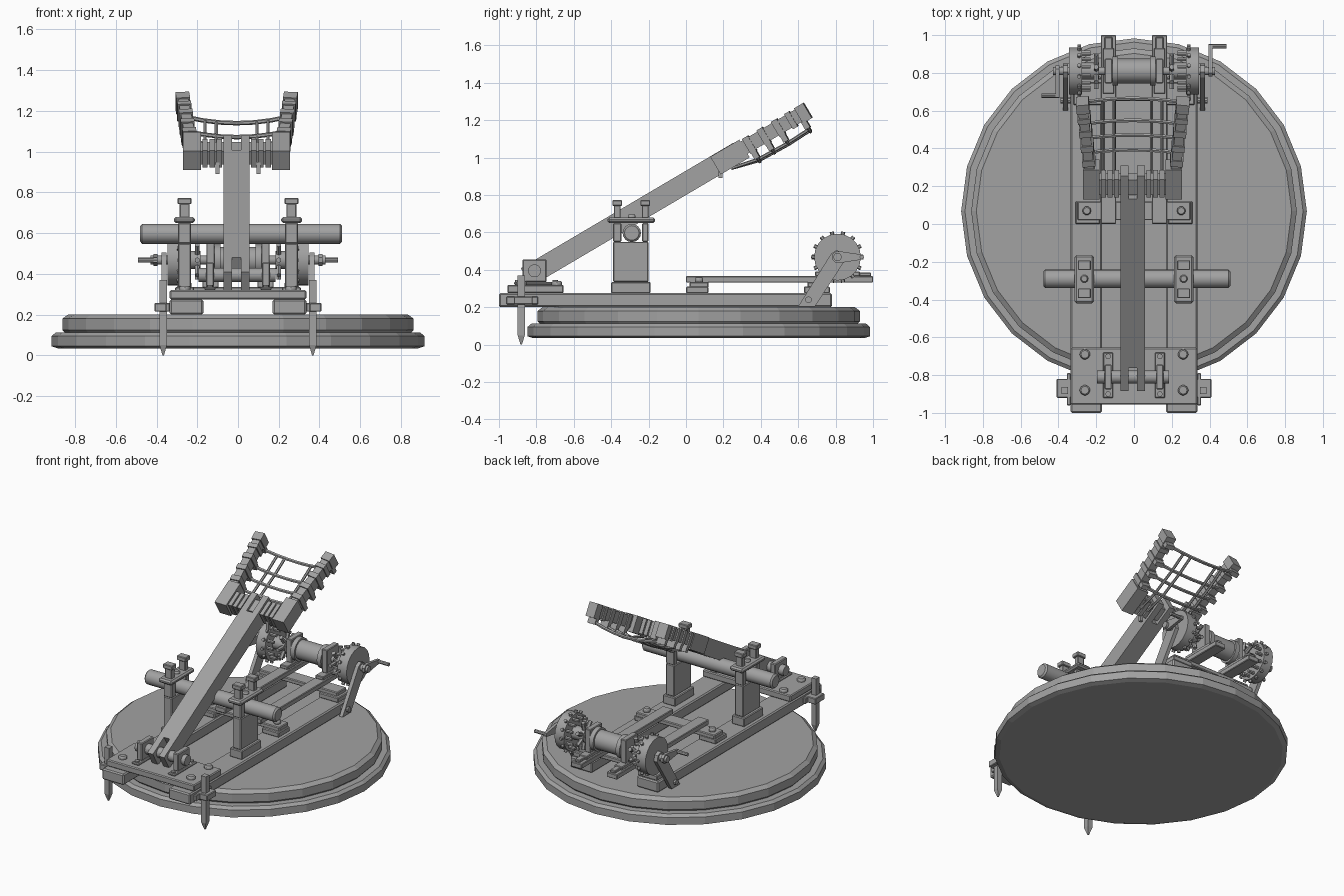
import bpy, bmesh, math
from mathutils import Vector, Matrix

if "Cube" in bpy.data.objects:
    bpy.data.objects.remove(bpy.data.objects["Cube"])

GREY = bpy.data.materials.new("weathered_grey")
GREY.diffuse_color = (0.36, 0.36, 0.36, 1)
GREY.use_nodes = True
GREY.node_tree.nodes["Principled BSDF"].inputs["Base Color"].default_value = GREY.diffuse_color


def finish(name, bm, bevel=0.0, smooth=False):
    bmesh.ops.recalc_face_normals(bm, faces=bm.faces)
    me = bpy.data.meshes.new(name)
    bm.to_mesh(me)
    bm.free()
    me.materials.append(GREY)
    ob = bpy.data.objects.new(name, me)
    bpy.context.collection.objects.link(ob)
    if bevel:
        m = ob.modifiers.new("bevel", 'BEVEL')
        m.width, m.segments = bevel, 1
    if smooth:
        bpy.ops.object.select_all(action='DESELECT')
        ob.select_set(True)
        bpy.context.view_layer.objects.active = ob
        bpy.ops.object.shade_smooth_by_angle(angle=math.radians(35))
    return ob


def add_box(bm, x0, x1, y0, y1, z0, z1, frame=Matrix()):
    m = Matrix.Translation(((x0 + x1) / 2, (y0 + y1) / 2, (z0 + z1) / 2)) @ \
        Matrix.Diagonal((abs(x1 - x0), abs(y1 - y0), abs(z1 - z0), 1))
    bmesh.ops.create_cube(bm, size=1, matrix=frame @ m)


def boxes(name, items, bevel=0.0, frame=Matrix()):
    bm = bmesh.new()
    for b in items:
        add_box(bm, *b, frame=frame)
    return finish(name, bm, bevel)


def add_rod(bm, p, q, r, n=12, r2=None):
    p, q = Vector(p), Vector(q)
    m = Matrix.Translation((p + q) / 2) @ (q - p).to_track_quat('Z', 'Y').to_matrix().to_4x4()
    bmesh.ops.create_cone(bm, cap_ends=True, segments=n, radius1=r, radius2=r if r2 is None else r2,
                          depth=(q - p).length, matrix=m)


def rods(name, items, n=12, bevel=0.0):
    bm = bmesh.new()
    for p, q, r in items:
        add_rod(bm, p, q, r, n)
    return finish(name, bm, bevel, True)


def strap(name, paths, w, frame):
    # flat rope: square bars following each path
    bm = bmesh.new()
    for pts in paths:
        pts = [frame @ Vector(p) for p in pts]
        for a, b in zip(pts, pts[1:]):
            add_rod(bm, a, b, w, 6)
    return finish(name, bm)


def prism(name, yz, x0, x1):
    # side outline extruded across x
    bm = bmesh.new()
    f = bm.faces.new([bm.verts.new((x0, y, z)) for y, z in yz])
    g = bmesh.ops.extrude_face_region(bm, geom=[f])["geom"]
    bmesh.ops.translate(bm, vec=(x1 - x0, 0, 0), verts=[v for v in g if isinstance(v, bmesh.types.BMVert)])
    return finish(name, bm)


def mirror(b):
    return [b, (-b[1], -b[0]) + tuple(b[2:])]


def both(name, items, bevel=0.0):
    return boxes(name, [m for b in items for m in mirror(b)], bevel)


# round stepped platform
bm = bmesh.new()
prof = [(0.885, 0.035), (0.915, 0.045), (0.915, 0.095), (0.895, 0.112), (0.85, 0.112),
        (0.862, 0.125), (0.862, 0.18), (0.835, 0.2)]
N = 24
rings = [[bm.verts.new((r * math.cos(math.tau * i / N), 0.068 + r * math.sin(math.tau * i / N), z))
          for i in range(N)] for r, z in prof]
for a, b in zip(rings, rings[1:]):
    for i in range(N):
        j = (i + 1) % N
        bm.faces.new((a[i], a[j], b[j], b[i]))
bm.faces.new(rings[0])
bm.faces.new(rings[-1])
finish("platform", bm)

# ground frame
both("rails", [(0.17, 0.335, -1, 0.78, 0.2, 0.275)], 0.008)
boxes("front_plate", [(-0.335, 0.335, -0.955, -0.655, 0.275, 0.32)], 0.006)
rods("plate_bolts", [((s * 0.26, y, 0.31), (s * 0.26, y, 0.34), 0.028) for s in (-1, 1) for y in (-0.69, -0.88)],
     12, 0.008)

# arm pivot
both("pivot_brackets", [(0.11, 0.165, -0.92, -0.68, 0.32, 0.335), (0.118, 0.157, -0.875, -0.745, 0.335, 0.455)], 0.005)
rods("pivot_axle", [((-0.195, -0.81, 0.395), (0.185, -0.81, 0.395), 0.035)], 12)
rods("bracket_bolts", [((s * 0.137, y, 0.33), (s * 0.137, y, 0.345), 0.015) for s in (-1, 1) for y in (-0.7, -0.9)], 8)

# stakes and their brackets
both("stake_brackets", [(0.31, 0.41, -0.92, -0.82, 0.215, 0.257), (0.335, 0.355, -0.96, -0.79, 0.215, 0.257)], 0.004)
for s, side in ((-1, "left"), (1, "right")):
    bm = bmesh.new()
    x = s * 0.367
    add_box(bm, x - 0.018, x + 0.018, -0.9, -0.862, 0.05, 0.37)
    tip = [v for v in bm.verts if v.co.z < 0.06]
    low = [f for f in bm.faces if all(v in tip for v in f.verts)]
    ex = bmesh.ops.extrude_face_region(bm, geom=low)["geom"]
    bmesh.ops.delete(bm, geom=low, context='FACES_ONLY')
    for v in ex:
        if isinstance(v, bmesh.types.BMVert):
            v.co = (x + (v.co.x - x) * 0.2, -0.881 + (v.co.y + 0.881) * 0.2, 0)
    finish(side + "_stake", bm)

# slotted uprights with clamp plates and pegs
both("uprights", [(0.215, 0.31, -0.4, -0.19, 0.275, 0.335), (0.23, 0.295, -0.39, -0.2, 0.335, 0.55),
                  (0.23, 0.295, -0.39, -0.345, 0.55, 0.65), (0.23, 0.295, -0.235, -0.2, 0.55, 0.65)], 0.005)
both("clamp_plates", [(0.212, 0.315, -0.42, -0.165, 0.65, 0.68)], 0.01)
both("clamp_pegs", [b for y in (-0.367, -0.218) for b in
                    ((0.237, 0.287, y - 0.018, y + 0.018, 0.67, 0.745),
                     (0.228, 0.297, y - 0.026, y + 0.026, 0.742, 0.772))], 0.004)
rods("clamp_bolts", [((s * 0.263, -0.29, 0.67), (s * 0.263, -0.29, 0.695), 0.022) for s in (-1, 1)], 10, 0.006)
rods("stop_beam", [((-0.48, -0.29, 0.597), (0.51, -0.29, 0.597), 0.049)], 16, 0.01)

# throwing arm, local y runs along the arm and z is its thickness
ang = math.atan2(0.508, 0.861)
ARM = Matrix.Translation((-0.007, 0.19, 0.912)) @ Matrix.Rotation(ang, 4, 'X')
boxes("throwing_arm", [(-0.064, 0.064, -1.04, 0.0, 0, 0.112)] +
      [(s * 0.022, s * 0.064, y0, y1, 0, 0.112) for s in (-1, 1) for y0, y1 in ((-1.18, -1.04), (0, 0.14))],
      0, ARM)
boxes("arm_crossbar", [(-0.25, 0.25, 0.015, 0.105, 0.02, 0.095)] +
      [(s * 0.175, s * 0.262, -0.005, 0.175, 0, 0.11) for s in (-1, 1)], 0, ARM)
boxes("crossbar_bindings", [(s * x - 0.013, s * x + 0.013, 0.005, 0.115, 0.008, 0.107)
                            for s in (-1, 1) for x in (0.085, 0.12, 0.155)], 0, ARM)
# basket sides splay slightly outwards
for s, side in ((-1, "left"), (1, "right")):
    F = ARM @ Matrix.Translation((s * 0.222, 0.1, 0)) @ Matrix.Rotation(-s * 0.095, 4, 'Z')
    boxes(side + "_basket_side", [(-0.026, 0.026, 0, 0.465, 0.022, 0.098)], 0, F)
    boxes(side + "_basket_bindings", [(-0.034, 0.034, u - h, u + h, 0.012, 0.106)
                                      for u, h in ((0.11, 0.018), (0.2, 0.018), (0.29, 0.018), (0.37, 0.015), (0.445, 0.028))],
          0, F)
    boxes(side + "_rope_knots", [(-0.03, 0.03, u - 0.015, u + 0.015, -0.025, 0.02)
                                 for u in (0.11, 0.2, 0.29, 0.425)], 0, F)


# sagging net
def sag(x):
    return -0.045 + 0.035 * (x / 0.25) ** 2


xs = [i * 0.0833 for i in range(-3, 4)]
strap("net_cross_ropes", [[(x, u, sag(x)) for x in xs] for u in (0.21, 0.3, 0.39, 0.525)], 0.011, ARM)
strap("net_long_ropes", [[(x, 0.06, 0), (x, 0.21, sag(x)), (x, 0.39, sag(x) - 0.006), (x, 0.53, sag(x))]
                         for x in (-0.155, -0.1, 0.1, 0.155)], 0.009, ARM)
boxes("hanging_strap", [(-0.11, -0.09, 0.175, 0.195, 0.89, 0.95), (0.09, 0.11, 0.175, 0.195, 0.89, 0.95)])

# winch frame
both("winch_pads", [(0.18, 0.31, 0.0, 0.12, 0.275, 0.31), (0.17, 0.32, 0.63, 0.77, 0.275, 0.31)], 0.005)
boxes("winch_crosspieces", [(-0.3, 0.3, 0.02, 0.12, 0.305, 0.335), (-0.3, 0.3, 0.65, 0.75, 0.305, 0.335)], 0.005)
rods("crosspiece_bolts", [((s * 0.25, 0.07, 0.33), (s * 0.25, 0.07, 0.36), 0.024) for s in (-1, 1)], 10, 0.006)
both("winch_beams", [(0.095, 0.175, 0, 1, 0.332, 0.366)], 0.004)

# winch: bearings, drum, wheels
Y, Z = 0.81, 0.468
both("bearings", [(0.105, 0.165, Y - 0.12, Y + 0.12, 0.366, 0.39), (0.115, 0.155, Y - 0.065, Y + 0.065, 0.39, 0.55),
                  (0.115, 0.155, 0.92, 0.99, 0.366, 0.385)], 0.004)
rods("winch_axle", [((-0.43, Y, Z), (0.43, Y, Z), 0.022)], 12)
rods("winch_drum", [((-0.09, Y, Z), (0.09, Y, Z), 0.065)] +
     [((s * 0.085, Y, Z), (s * 0.115, Y, Z), 0.078) for s in (-1, 1)], 16)
for s, side in ((-1, "left"), (1, "right")):
    rods(side + "_wheel", [((s * 0.275, Y, Z), (s * 0.345, Y, Z), 0.125)], 20)
    rods(side + "_wheel_hub", [((s * 0.185, Y, Z), (s * 0.28, Y, Z), 0.045)], 12)
    bm = bmesh.new()
    for i in range(14):
        a = math.tau * i / 14
        d = Vector((0, math.cos(a), math.sin(a)))
        c = Vector((s * 0.29, Y, Z))
        add_rod(bm, c + d * 0.11, c + d * 0.139, 0.011, 6)
        c.x = s * 0.2
        add_rod(bm, c + d * 0.1 + Vector((s * 0.03, 0, 0)), c + d * 0.1 + Vector((s * 0.08, 0, 0)), 0.011, 6)
        if i % 2:
            add_rod(bm, c + d * 0.03, c + d * 0.095, 0.014, 6)
    finish(side + "_wheel_pegs", bm)
    # leaning strut
    prism(side + "_strut", [(0.6, 0.205), (0.69, 0.205), (0.85, 0.45), (0.84, 0.49), (0.805, 0.505), (0.775, 0.485)],
          s * 0.35, s * 0.375)
    rods(side + "_strut_bolt", [((s * 0.33, 0.655, 0.24), (s * 0.39, 0.655, 0.24), 0.018)], 10)
    # crank, the two sides point in opposite directions
    prism(side + "_crank_arm", [(Y + s * dy, Z + dz) for dy, dz in
                                ((-0.03, -0.012), (-0.03, 0.012), (-0.01, 0.03), (0.02, 0.03), (0.14, 0.012),
                                 (0.14, -0.012), (0.02, -0.03), (-0.01, -0.03))], s * 0.395, s * 0.415)
    rods(side + "_crank_handle", [((s * 0.395, Y + s * 0.13, Z), (s * 0.49, Y + s * 0.13, Z), 0.012)], 8)
